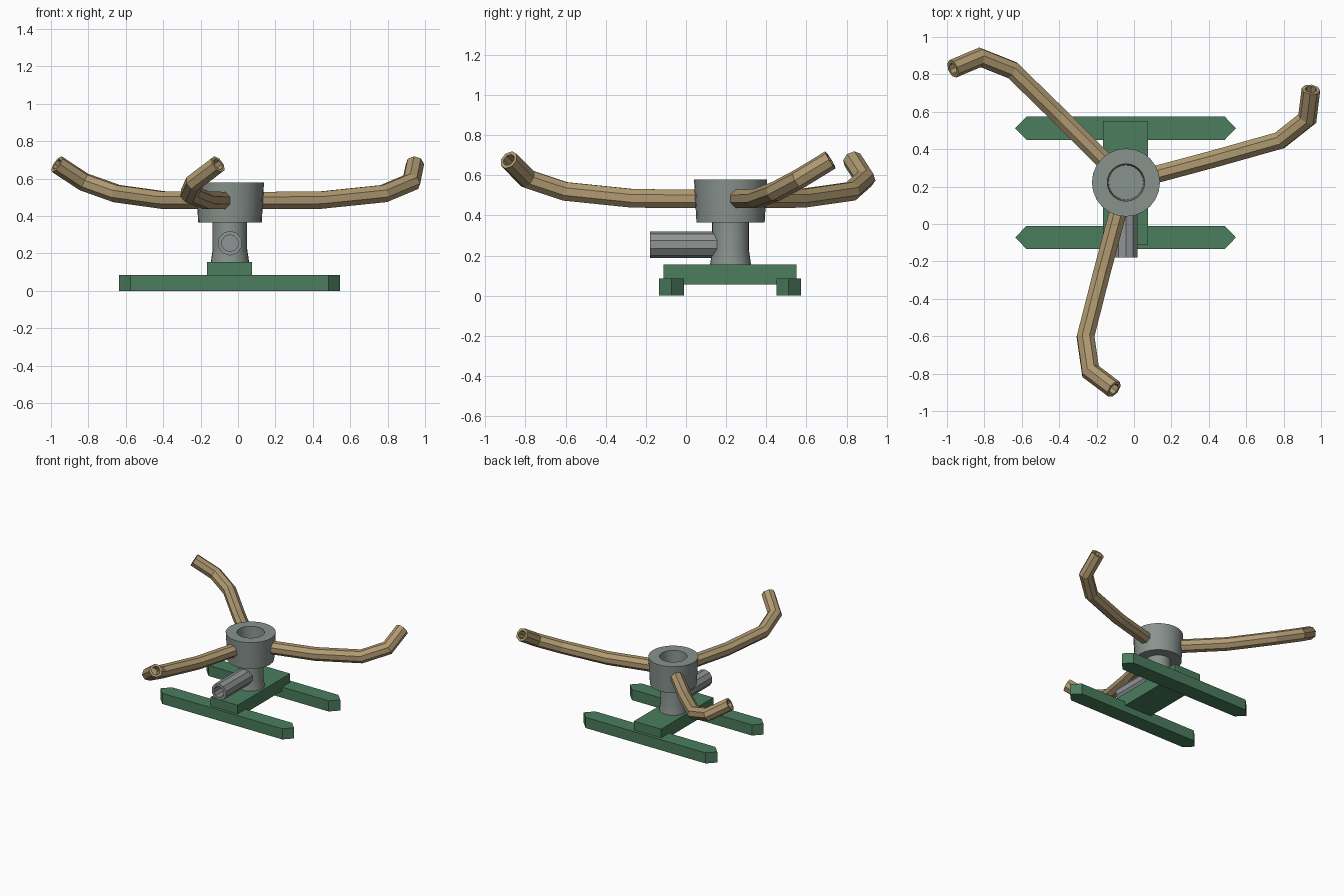
import bpy, bmesh, math
from mathutils import Vector, Matrix

if "Cube" in bpy.data.objects:
    bpy.data.objects.remove(bpy.data.objects["Cube"])

CX, CY = -0.043, 0.222          # axis of the spinning head


def material(name, rgb):
    m = bpy.data.materials.new(name)
    m.diffuse_color = (*rgb, 1)
    m.use_nodes = True
    m.node_tree.nodes["Principled BSDF"].inputs["Base Color"].default_value = m.diffuse_color
    return m


GREEN = material("green paint", (0.07, 0.205, 0.11))
GREY = material("cast grey metal", (0.25, 0.29, 0.27))
STEEL = material("steel grey", (0.28, 0.295, 0.295))
BRASS = material("brass", (0.43, 0.32, 0.165))


def finish(bm, name, mat, smooth=False):
    bmesh.ops.recalc_face_normals(bm, faces=bm.faces)
    me = bpy.data.meshes.new(name)
    bm.to_mesh(me)
    bm.free()
    me.materials.append(mat)
    ob = bpy.data.objects.new(name, me)
    bpy.context.collection.objects.link(ob)
    if smooth:
        bpy.ops.object.select_all(action='DESELECT')
        ob.select_set(True)
        bpy.context.view_layer.objects.active = ob
        bpy.ops.object.shade_smooth_by_angle(angle=math.radians(30))
    return ob


def skin(bm, rings):
    """Join rings of points with quads and cap both ends."""
    vs = [[bm.verts.new(p) for p in r] for r in rings]
    n = len(vs[0])
    for a, b in zip(vs, vs[1:]):
        for i in range(n):
            j = (i + 1) % n
            bm.faces.new((a[i], a[j], b[j], b[i]))
    bm.faces.new(vs[0])
    bm.faces.new(vs[-1])


def lathe(name, profile, mat, sides=24):
    bm = bmesh.new()
    skin(bm, [[(CX + r * math.cos(a), CY + r * math.sin(a), z)
               for a in (math.tau * i / sides for i in range(sides))]
              for r, z in profile])
    return finish(bm, name, mat, True)


def prism(name, outline, z0, z1, mat):
    bm = bmesh.new()
    skin(bm, [[(x, y, z) for x, y in outline] for z in (z0, z1)])
    return finish(bm, name, mat)


def pipe(name, path, radius, bore, depth, sides, mat):
    """Mitred tube along a path with an open bore at its far end."""
    pts = [Vector(p) for p in path]
    dirs = [(b - a).normalized() for a, b in zip(pts, pts[1:])]
    side = dirs[0].cross(Vector((0, 0, 1))).normalized()
    up = side.cross(dirs[0])
    offs = []
    for i in range(sides):
        a = math.tau * (i + 0.5) / sides
        offs.append(radius * (side * math.cos(a) + up * math.sin(a)))
    rings = [[pts[0] + o for o in offs]]
    for i in range(1, len(pts) - 1):
        d, e = dirs[i - 1], dirs[i]
        n = (d + e).normalized()
        mitre = [o - d * (o.dot(n) / d.dot(n)) for o in offs]
        rings.append([pts[i] + o for o in mitre])
        offs = [o - e * o.dot(e) for o in mitre]
    end, k = pts[-1], bore / radius
    rings.append([end + o for o in offs])
    rings.append([end + o * k for o in offs])
    rings.append([end - dirs[-1] * depth + o * k for o in offs])
    bm = bmesh.new()
    skin(bm, rings)
    return finish(bm, name, mat)


# sled base: two pointed runners and a cross plate
X0, X1, TIP = -0.635, 0.545, 0.06
for name, y in (("front_runner", -0.072), ("back_runner", 0.512)):
    h = 0.062
    prism(name, [(X0, y), (X0 + TIP, y - h), (X1 - TIP, y - h),
                 (X1, y), (X1 - TIP, y + h), (X0 + TIP, y + h)],
          0, 0.085, GREEN)
prism("base_plate", [(-0.165, -0.112), (0.075, -0.112),
                     (0.075, 0.55), (-0.165, 0.55)], 0.055, 0.155, GREEN)

# flared neck and hollow spinning head
lathe("neck", [(0.103, 0.15), (0.1, 0.17), (0.092, 0.225), (0.092, 0.37)], GREY)
lathe("head", [(0.17, 0.365), (0.182, 0.58), (0.1, 0.58), (0.093, 0.44)], GREY)

# hose inlet
pipe("hose_inlet", [(CX, 0.2, 0.255), (CX, -0.18, 0.255)],
     0.066, 0.045, 0.1, 10, STEEL)

# three identical curved arms: (radius, angle in degrees, height)
ARM = [(0.12, 15, 0.483), (0.5, 15, 0.485), (0.852, 15.3, 0.52),
       (1.028, 19.4, 0.582), (1.107, 26.7, 0.677)]
for i in range(3):
    path = []
    for r, deg, z in ARM:
        a = math.radians(deg + 120 * i)
        path.append((CX + r * math.cos(a), CY + r * math.sin(a), z))
    pipe(f"spray_arm_{i + 1}", path, 0.05, 0.032, 0.08, 8, BRASS)
